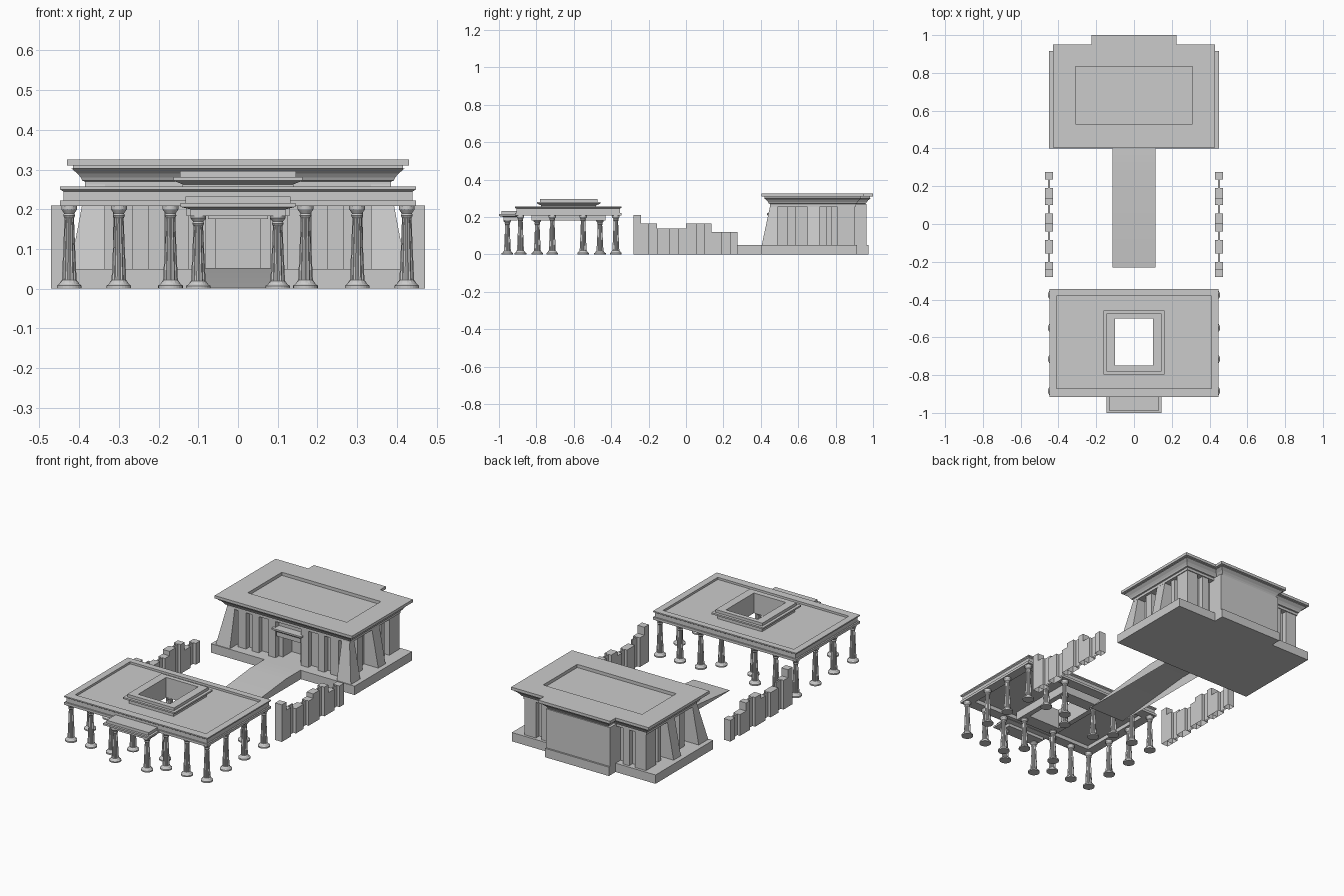
import bpy
import bmesh
import math

cube = bpy.data.objects.get("Cube")
if cube:
    bpy.data.objects.remove(cube, do_unlink=True)

stone = bpy.data.materials.new("grey_stone")
stone.use_nodes = True
GREY = (0.6, 0.6, 0.6, 1)
stone.diffuse_color = GREY
stone.node_tree.nodes["Principled BSDF"].inputs["Base Color"].default_value = GREY


def loft(name, rings, floor=True):
    """Skin a stack of equal-count point loops and cap the ends."""
    bm = bmesh.new()
    loops = [[bm.verts.new(p) for p in ring] for ring in rings]
    n = len(loops[0])
    for low, high in zip(loops, loops[1:]):
        for i in range(n):
            j = (i + 1) % n
            bm.faces.new((low[i], low[j], high[j], high[i]))
    bm.faces.new(loops[0])
    bm.faces.new(loops[-1])
    bmesh.ops.recalc_face_normals(bm, faces=bm.faces)
    if not floor:
        bm.normal_update()
        under = [f for f in bm.faces if f.normal.z < -0.9]
        bmesh.ops.delete(bm, geom=under, context="FACES_ONLY")
    mesh = bpy.data.meshes.new(name)
    bm.to_mesh(mesh)
    bm.free()
    mesh.materials.append(stone)
    obj = bpy.data.objects.new(name, mesh)
    bpy.context.collection.objects.link(obj)
    return obj


def rect(x0, x1, y0, y1, z, d=0):
    return [(x0 - d, y0 - d, z), (x1 + d, y0 - d, z),
            (x1 + d, y1 + d, z), (x0 - d, y1 + d, z)]


def box(name, x0, x1, y0, y1, z0, z1, floor=True):
    return loft(name, [rect(x0, x1, y0, y1, z) for z in (z0, z1)], floor)


def stepped(name, w, y0, y1, levels):
    """Centred rectangular moulding; levels are (height, offset)."""
    return loft(name, [rect(-w, w, y0, y1, z, d) for z, d in levels])


def tee(w, y0, y1, pw, y2, z, d=0):
    """Rectangle with a central projection at the back."""
    return [(-w - d, y0 - d, z), (w + d, y0 - d, z), (w + d, y1 + d, z),
            (pw + d, y1 + d, z), (pw + d, y2 + d, z), (-pw - d, y2 + d, z),
            (-pw - d, y1 + d, z), (-w - d, y1 + d, z)]


def cut(obj, w, y0, y1, z0, z1):
    cutter = box("cutter", -w, w, y0, y1, z0, z1)
    cutter.hide_render = True
    mod = obj.modifiers.new("cut", "BOOLEAN")
    mod.operation = "DIFFERENCE"
    mod.solver = "EXACT"
    mod.object = cutter
    bpy.context.view_layer.objects.active = obj
    bpy.ops.object.modifier_apply(modifier=mod.name)
    bpy.data.objects.remove(cutter, do_unlink=True)


# Sanctuary: plinth, core and back projection
loft("sanctuary_plinth", [tee(0.45, 0.40, 0.915, 0.2, 0.975, z) for z in (0, 0.05)])
core = box("sanctuary_core", -0.335, 0.335, 0.48, 0.87, 0.05, 0.27)
cut(core, 0.055, 0.40, 0.56, 0.05, 0.175)
box("back_projection", -0.2, 0.2, 0.8, 0.965, 0.05, 0.27)

# Sanctuary roof with hollow cornice and sunken terrace
cornice = [(0.255, 0), (0.27, 0), (0.272, 0.007), (0.28, 0.011), (0.29, 0.019),
           (0.303, 0.035), (0.303, 0.03), (0.31, 0.03), (0.31, 0.045), (0.326, 0.045)]
roof = loft("sanctuary_roof",
            [tee(0.385, 0.45, 0.905, 0.18, 0.955, z, d) for z, d in cornice])
cut(roof, 0.31, 0.53, 0.835, 0.308, 0.4)

# Battered piers on the corners and flanks, straight piers elsewhere
for side, s in (("left", 1), ("right", -1)):
    def pier(name, x0, x1, y0, y1, dx=0, dy=0):
        low = rect(*sorted((s * x0, s * (x1 + dx))), y0 - dy, y1, 0.05)
        high = rect(*sorted((s * x0, s * x1)), y0, y1, 0.262)
        loft(f"{side}_{name}", [low, high])

    pier("corner_pier", 0.335, 0.383, 0.45, 0.49, 0.04, 0.045)
    pier("flank_post", 0.32, 0.37, 0.54, 0.585)
    pier("flank_pier", 0.32, 0.383, 0.65, 0.715, 0.04)
    pier("rear_flank_post", 0.32, 0.37, 0.75, 0.78)
    pier("back_corner_pier", 0.31, 0.38, 0.81, 0.90)
    pier("back_post", 0.235, 0.275, 0.86, 0.90)
    for k, (x, w) in enumerate(((0.08, 0.045), (0.185, 0.042), (0.265, 0.05))):
        pier(f"front_pier_{k + 1}", x, x + w, 0.45, 0.49)

# Door lintel with its small cornice
stepped("door_lintel", 0.075, 0.45, 0.49,
        [(0.175, 0), (0.2, 0), (0.204, 0.004), (0.213, 0.018), (0.222, 0.018)])

# Ramp with a level landing at the sanctuary, open below
ramp_path = [(0.4, 0.052), (0.27, 0.052), (-0.23, 0.002), (-0.23, 0), (0.4, 0)]
ramp = loft("ramp", [[(x, y, z) for y, z in ramp_path] for x in (-0.113, 0.113)],
            floor=False)

# Stepped ruined court walls, open below: (start, end, height, is post)
segments = [(-0.28, -0.24, 0.21, 1), (-0.24, -0.2, 0.165, 1), (-0.2, -0.155, 0.165, 0),
            (-0.155, -0.085, 0.14, 1), (-0.085, -0.04, 0.14, 0), (-0.04, 0, 0.14, 1),
            (0, 0.055, 0.165, 1), (0.055, 0.1, 0.165, 0), (0.1, 0.135, 0.165, 1),
            (0.135, 0.19, 0.12, 1), (0.19, 0.235, 0.12, 0), (0.235, 0.275, 0.12, 1)]
for side, s in (("left", 1), ("right", -1)):
    for k, (y0, y1, h, post) in enumerate(segments):
        t = 0.021 if post else 0.004
        c = s * 0.45
        box(f"{side}_wall_{k + 1}", c - t, c + t, y0, y1, 0, h, floor=False)

# Portico roof: moulded slab, sunken top, coffered ceiling, open light well
slab = stepped("portico_roof", 0.44, -0.907, -0.353,
               [(0.208, 0.008), (0.222, 0.008), (0.222, 0), (0.245, 0),
                (0.25, 0.008), (0.257, 0.008)])
cut(slab, 0.41, -0.87, -0.38, 0.245, 0.3)
cut(slab, 0.395, -0.855, -0.405, 0.2, 0.23)
cut(slab, 0.1, -0.75, -0.5, 0.1, 0.4)
beam = box("light_well_beam", -0.13, 0.13, -0.825, -0.43, 0.183, 0.235)
cut(beam, 0.1, -0.75, -0.5, 0.1, 0.3)
rim = stepped("light_well_rim", 0.14, -0.775, -0.48,
              [(0.24, 0), (0.263, 0), (0.272, 0.022), (0.281, 0.022),
               (0.281, 0.006), (0.297, 0.006)])
cut(rim, 0.1, -0.75, -0.5, 0.1, 0.4)

# Entrance porch canopy
stepped("porch_canopy", 0.12, -0.975, -0.9,
        [(0.183, 0), (0.2, 0), (0.206, 0.025), (0.216, 0.025), (0.216, 0.012),
         (0.232, 0.012)])

# Fluted columns sharing one mesh
profile = [(0, 0.031), (0.008, 0.031), (0.012, 0.025), (0.016, 0.023), (0.022, 0.0185),
           (0.1, 0.015), (0.178, 0.012), (0.184, 0.015), (0.19, 0.013),
           (0.2, 0.02), (0.208, 0.02)]
FLUTES = 24
rings = []
for z, r in profile:
    groove = 0.87 if 0.022 <= z <= 0.178 else 1
    radii = [r * (groove if i % 2 else 1) for i in range(FLUTES)]
    rings.append([(q * math.cos(math.tau * i / FLUTES),
                   q * math.sin(math.tau * i / FLUTES), z) for i, q in enumerate(radii)])
PORCH = 0.89
master = loft("porch_column_left", rings)
master.location = (0.1, -0.955, 0)
master.scale.z = PORCH


def column(name, x, y, height=1):
    obj = bpy.data.objects.new(name, master.data)
    obj.location = (x, y, 0)
    obj.scale.z = height
    bpy.context.collection.objects.link(obj)


column("porch_column_right", -0.1, -0.955, PORCH)
for s in (1, -1):
    for x in (0.425, 0.3, 0.17):
        column("front_column", s * x, -0.885)
        column("rear_column", s * x, -0.375)
    for y in (-0.715, -0.55):
        column("side_column", s * 0.425, y)
    for y in (-0.795, -0.46):
        column("inner_column", s * 0.1, y, PORCH)

# Soften the ramp only
bpy.ops.object.select_all(action="DESELECT")
ramp.select_set(True)
bpy.context.view_layer.objects.active = ramp
bpy.ops.object.shade_smooth_by_angle(angle=math.radians(30))
